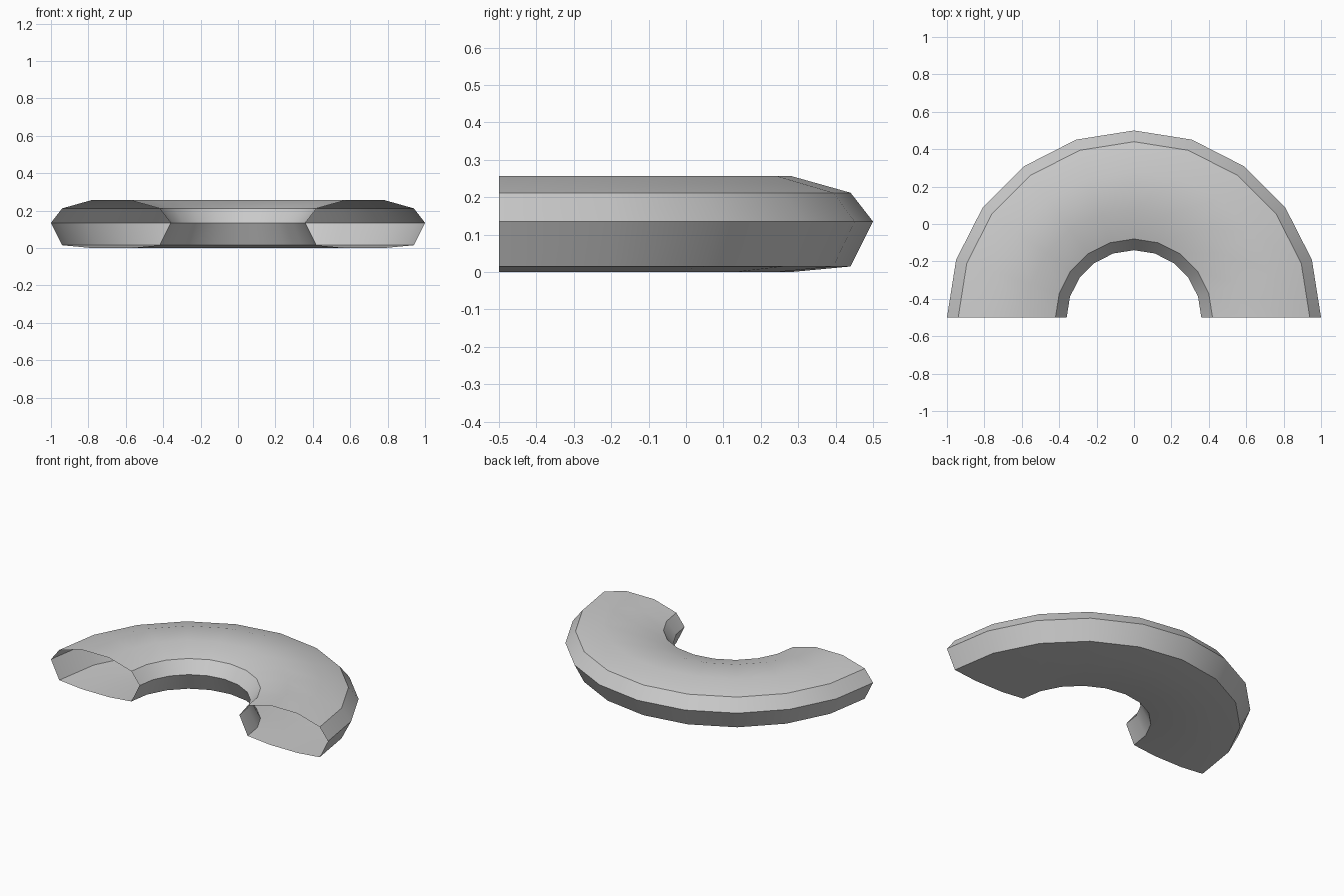
import bpy, bmesh
from math import pi, sin, cos

if "Cube" in bpy.data.objects:
    bpy.data.objects.remove(bpy.data.objects["Cube"])

CENTRE_Y = -0.5
STEPS = 10  # 18 degrees each around the half ring

# Closed ten-sided cross-section: (radius, height)
profile = [(1.0, 0.135), (0.94, 0.212), (0.78, 0.257), (0.58, 0.257), (0.42, 0.212),
           (0.36, 0.135), (0.42, 0.015), (0.58, 0.0), (0.78, 0.0), (0.94, 0.015)]

# Sweep the section through half a turn, leaving the tube ends open
bm = bmesh.new()
rings = []
for i in range(STEPS + 1):
    a = pi * i / STEPS
    rings.append([bm.verts.new((r * cos(a), CENTRE_Y + r * sin(a), z)) for r, z in profile])
n = len(profile)
for ring, following in zip(rings, rings[1:]):
    for j in range(n):
        k = (j + 1) % n
        bm.faces.new((ring[j], following[j], following[k], ring[k]))
bmesh.ops.recalc_face_normals(bm, faces=bm.faces)

# Make sure the outside points outward (outermost upper facet faces up)
bm.faces.ensure_lookup_table()
bm.normal_update()
if bm.faces[2].normal.z < 0:
    bmesh.ops.reverse_faces(bm, faces=bm.faces)

mesh = bpy.data.meshes.new("half_ring_tube")
bm.to_mesh(mesh)
bm.free()
tube = bpy.data.objects.new("half_ring_tube", mesh)
bpy.context.collection.objects.link(tube)

# Smooth along the bend, crisp at the section corners
bpy.context.view_layer.objects.active = tube
tube.select_set(True)
bpy.ops.object.shade_smooth_by_angle(angle=pi / 6)
